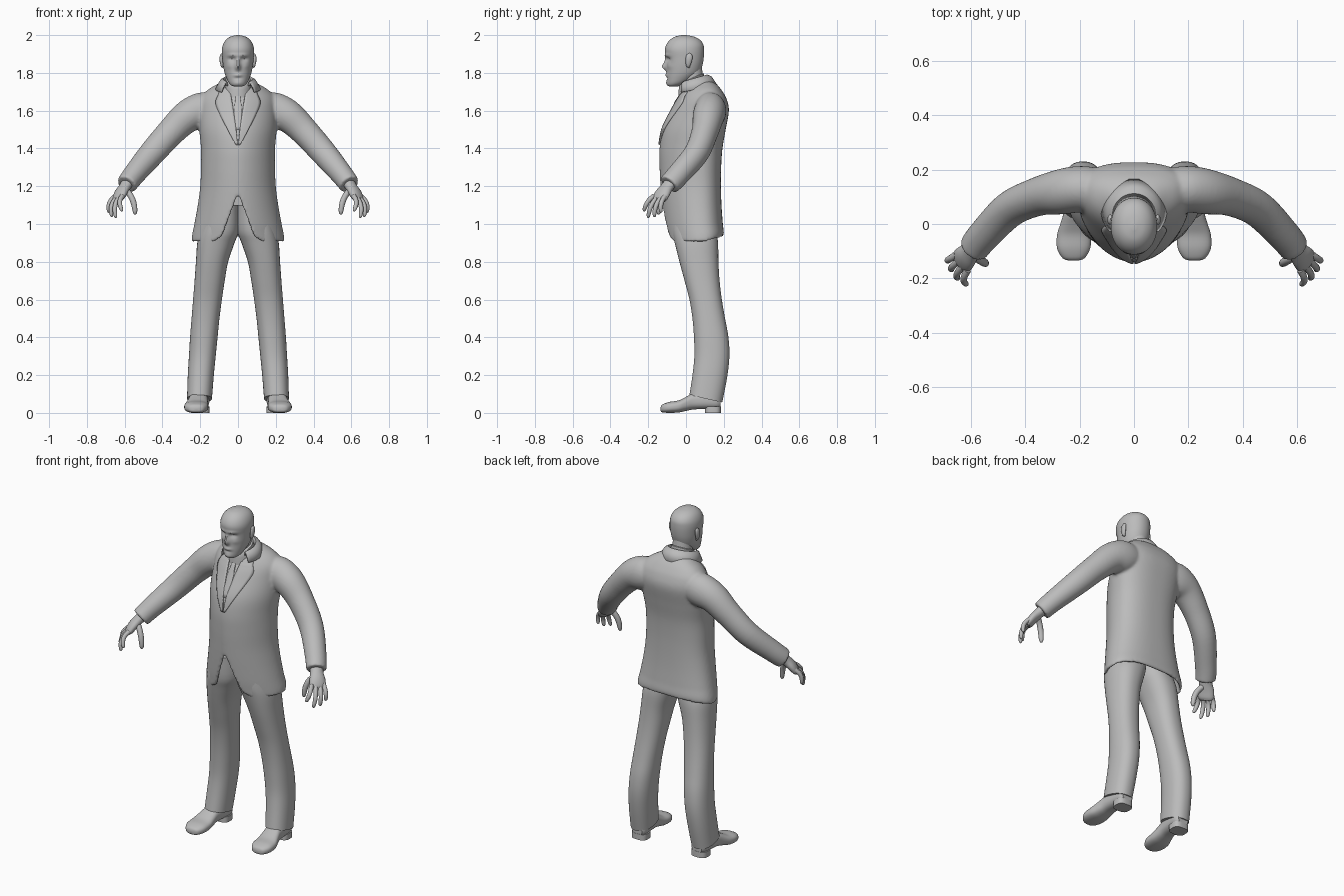
import bpy, bmesh, math
from mathutils import Vector

if "Cube" in bpy.data.objects:
    bpy.data.objects.remove(bpy.data.objects["Cube"])

grey = bpy.data.materials.new("plain grey")
grey.diffuse_color = (0.5, 0.5, 0.5, 1)
grey.use_nodes = True
grey.node_tree.nodes["Principled BSDF"].inputs["Base Color"].default_value = grey.diffuse_color


def spline(rows, k):
    """Catmull-Rom interpolation of rows of numbers, k steps per span."""
    out, last = [], len(rows) - 1
    for i in range(last):
        p0, p1, p2, p3 = (rows[min(max(i + d, 0), last)] for d in (-1, 0, 1, 2))
        for j in range(k):
            t = j / k
            out.append([b + 0.5 * t * (c - a + t * (2*a - 5*b + 4*c - d + t * (3*(b - c) + d - a)))
                        for a, b, c, d in zip(p0, p1, p2, p3)])
    out.append(list(rows[-1]))
    return out


def finish(name, bm, mirror=False, thick=0):
    me = bpy.data.meshes.new(name)
    bm.to_mesh(me)
    bm.free()
    me.shade_smooth()
    me.set_sharp_from_angle(angle=math.radians(45))
    me.materials.append(grey)
    ob = bpy.data.objects.new(name, me)
    bpy.context.collection.objects.link(ob)
    if thick:
        mod = ob.modifiers.new("thickness", 'SOLIDIFY')
        mod.thickness, mod.offset = thick, 0
    if mirror:
        ob.modifiers.new("mirror", 'MIRROR')
    return ob


def skin(name, rings, closed=True, mirror=False, thick=0):
    """Faces between successive rings of points; closed rings get caps."""
    bm = bmesh.new()
    vs = [[bm.verts.new(p) for p in r] for r in rings]
    n = len(vs[0])
    for a, b in zip(vs, vs[1:]):
        for j in range(n if closed else n - 1):
            m = (j + 1) % n
            bm.faces.new((a[j], a[m], b[m], b[j]))
    if closed:
        bm.faces.new(vs[0][::-1])
        bm.faces.new(vs[-1])
    bmesh.ops.remove_doubles(bm, verts=bm.verts, dist=0.0003)
    bmesh.ops.recalc_face_normals(bm, faces=bm.faces)
    return finish(name, bm, mirror, thick)


def power(v, e):
    return math.copysign(abs(v) ** e, v)


def oval(a0, a1, b0, b1, seg, n=2.0):
    """Superellipse points inside a rectangle."""
    return [((a0 + a1) / 2 + (a1 - a0) / 2 * power(math.cos(t), 2 / n),
             (b0 + b1) / 2 + (b1 - b0) / 2 * power(math.sin(t), 2 / n))
            for t in (2 * math.pi * (j + 0.5) / seg for j in range(seg))]


def tube(name, rows, side, k=5, seg=16, mirror=True):
    """Tube along rows of x, y, z, radius along side, radius across."""
    rows = spline(rows, k)
    pts = [Vector(r[:3]) for r in rows]
    rings = []
    for i, r in enumerate(rows):
        d = (pts[min(i + 1, len(pts) - 1)] - pts[max(i - 1, 0)]).normalized()
        u = Vector(side)
        u = (u - d * u.dot(d)).normalized()
        v = d.cross(u)
        rings.append([pts[i] + u * a + v * b
                      for a, b in oval(-r[3], r[3], -r[4], r[4], seg)])
    return skin(name, rings, mirror=mirror)


# Jacket body: z, front y, back y, half width
body = spline([(.905, -.095, .19, .238), (.94, -.10, .192, .235), (1.0, -.11, .187, .223),
               (1.1, -.12, .18, .205), (1.2, -.127, .177, .192), (1.3, -.132, .178, .188),
               (1.4, -.132, .185, .188), (1.5, -.115, .202, .197), (1.6, -.07, .219, .2),
               (1.66, -.035, .207, .193), (1.7, -.01, .185, .16), (1.73, .015, .16, .112),
               (1.75, .035, .13, .068), (1.76, .08, .08, 0)], 5)
FRONT, BACK = 1.8, 2.5


def middle(f, b):
    return f + .62 * (b - f)


def chest_y(x, z):
    _, f, b, w = min(body, key=lambda r: abs(r[0] - z))
    c = middle(f, b)
    return c - (c - f) * max(0, 1 - min(1, abs(x) / w) ** FRONT) ** (1 / FRONT)


rings = []
for z, f, b, w in body:
    # front slit that widens to rounded hem corners
    gap = max(0, 1.16 - z) * .38 + .04 * (max(0, .94 - z) / .035) ** 2
    a0 = math.asin(min(1, gap / w) ** (FRONT / 2)) if w > .001 else 0
    c, ring = middle(f, b), []
    for j in range(73):
        a = a0 + (2 * math.pi - 2 * a0) * j / 72
        s, co = math.sin(a), math.cos(a)
        n, ry = (FRONT, c - f) if co > 0 else (BACK, b - c)
        lift = .03 * max(0, -co) * max(0, 1.0 - z) / .1
        ring.append((w * power(s, 2 / n), c - ry * power(co, 2 / n), z + lift))
    rings.append(ring)
shell = skin("body_shell", rings, closed=False, thick=.016)

# Sleeves, merged with the body into one smooth jacket
sleeve = tube("sleeve", [(.06, .12, 1.61, .075, .08), (.14, .125, 1.605, .082, .09),
                         (.2, .128, 1.597, .085, .097), (.27, .118, 1.567, .083, .086),
                         (.355, .1, 1.487, .071, .075), (.455, .055, 1.375, .066, .069),
                         (.55, -.04, 1.262, .061, .059), (.59, -.09, 1.208, .058, .055)],
              (0, 1, 0), 6, 32)
deps = bpy.context.evaluated_depsgraph_get()
bm = bmesh.new()
for ob in (shell, sleeve):
    bm.from_object(ob, deps)
for ob in (shell, sleeve):
    bpy.data.objects.remove(ob)
jacket = finish("jacket", bm)
mod = jacket.modifiers.new("fuse", 'REMESH')
mod.mode, mod.voxel_size, mod.use_smooth_shade = 'VOXEL', .008, True
mod = jacket.modifiers.new("relax", 'SMOOTH')
mod.factor, mod.iterations = .5, 6


def plate(name, rows, lift, mirror):
    """Cloth strip lying on the chest: rows of z, inner x, outer x."""
    return skin(name, [[(x, chest_y(x, z) - lift, z)
                        for x in (x0 + (x1 - x0) * j / 6 for j in range(7))]
                       for z, x0, x1 in spline(rows, 4)], False, mirror, .008)


plate("lapel", [(1.72, .045, .09), (1.68, .037, .105), (1.64, .03, .118), (1.58, .021, .095),
                (1.5, .01, .055), (1.42, .001, .012)], .013, True)
plate("tie", [(1.71, -.016, .016), (1.68, -.011, .011), (1.6, -.02, .02), (1.5, -.014, .014)],
      .010, False)

# Folded jacket collar and shirt collar
rings = []
for i in range(33):
    t = math.radians(-132 + 264 * i / 32)
    s, c = math.sin(t), math.cos(t)
    rings.append([(.074 * s, .03 + .07 * c, 1.745 + .02 * c),
                  (.080 * s, .035 + .078 * c, 1.765 + .022 * c),
                  (.092 * s, .04 + .092 * c, 1.757 + .022 * c),
                  (.118 * s, .05 + .113 * c, 1.712 + .022 * c)])
skin("jacket_collar", rings, False, False, .008)
skin("shirt_collar", [[(r * x, .03 + r * y, z + .45 * r * y) for x, y in oval(-1, 1, -1, 1, 32)]
                      for z, r in ((1.70, .072), (1.74, .069), (1.768, .065), (1.772, .058))])
tube("neck", [(0, .05, 1.68, .058, .06), (0, .035, 1.76, .056, .058), (0, .02, 1.86, .056, .06)],
     (1, 0, 0), 4, 32, False)

# Head with face relief: centre x, centre z, spread x, spread z, push in y
relief = [(0, 1.832, .013, .018, -.026), (0, 1.86, .010, .024, -.012), (0, 1.788, .022, .009, -.008),
          (0, 1.772, .02, .006, .004), (0, 1.745, .022, .012, -.005)]
for sx in (-1, 1):
    relief += [(sx * .03, 1.893, .026, .009, -.007), (sx * .032, 1.871, .017, .011, .014),
               (sx * .032, 1.868, .010, .006, -.005), (sx * .045, 1.835, .018, .014, -.004)]
rings = []
for z, f, b, w in spline([(1.727, -.08, -.05, .012), (1.732, -.095, -.03, .032),
                          (1.745, -.1, .0, .047), (1.77, -.102, .04, .06),
                          (1.8, -.102, .072, .071), (1.84, -.102, .087, .079),
                          (1.88, -.105, .094, .083), (1.92, -.112, .096, .085),
                          (1.95, -.104, .092, .079), (1.975, -.085, .074, .064),
                          (1.992, -.058, .042, .04), (2.0, -.022, .002, .008)], 6):
    rings.append([(x, y + (sum(p * math.exp(-((x - cx) / sx) ** 2 - ((z - cz) / sz) ** 2)
                               for cx, cz, sx, sz, p in relief) if y < -.02 else 0), z)
                  for x, y in oval(-w, w, f, b, 72, 2.1)])
skin("head", rings)

# Ears
tube("ear", [(.078, .018, 1.83, .004, .004), (.084, .012, 1.84, .008, .012),
             (.088, .015, 1.87, .010, .018), (.087, .018, 1.893, .008, .016),
             (.084, .018, 1.903, .003, .005)], (1, 0, 0), 4, 16)

# Hands
tube("palm", [(.578, -.07, 1.23, .037, .031), (.6, -.1, 1.195, .037, .028),
              (.62, -.122, 1.165, .045, .026), (.634, -.14, 1.135, .045, .021),
              (.638, -.147, 1.12, .032, .012)], (.55, .83, 0), 4, 20)
fingers = {"index_finger": ((.612, -.170, 1.148), (.612, -.222, 1.067)),
           "middle_finger": ((.630, -.155, 1.138), (.645, -.200, 1.032)),
           "ring_finger": ((.645, -.135, 1.135), (.667, -.167, 1.037)),
           "little_finger": ((.652, -.112, 1.145), (.682, -.132, 1.06)),
           "thumb": ((.600, -.112, 1.185), (.545, -.145, 1.05))}
for name, (root, tip) in fingers.items():
    root, tip = Vector(root), Vector(tip)
    bend = Vector((-.014, -.008, .012) if name == "thumb" else (.014, -.009, .006))
    r = .016 if name == "thumb" else .0125
    rows = [(*(root.lerp(tip, t) + bend * 4 * t * (1 - t)), r * q, r * q)
            for t, q in ((0, 1.1), (.3, 1), (.6, .98), (.85, .85), (.96, .6), (1, .2))]
    tube(name, rows, (0, 1, .2), 3, 12)

# Trouser legs: z, x range, y range, with the hem sloping to the back
rings = []
for z, x0, x1, y0, y1 in spline([(.075, .138, .27, .018, .192), (.2, .128, .266, .035, .218),
                                 (.3, .118, .26, .044, .23), (.4, .108, .254, .042, .225),
                                 (.5, .098, .246, .034, .207), (.6, .085, .238, .018, .19),
                                 (.7, .07, .23, -.008, .178), (.8, .052, .223, -.035, .172),
                                 (.9, .018, .216, -.06, .17), (.97, -.005, .2, -.075, .16),
                                 (1.1, -.005, .17, -.08, .15)], 4):
    slope = .3 * max(0, 1 - z / .3)
    rings.append([(x, y, z - slope * (y - .105)) for x, y in oval(x0, x1, y0, y1, 36, 2.3)])
skin("trouser_leg", rings, mirror=True)

# Shoes: y, centre x, half width, bottom z, top z
rings = [[(x, y, max(z, 0)) for x, z in oval(cx - w, cx + w, lo, hi, 28, 2.6)]
         for y, cx, w, lo, hi in spline([(-.135, .222, .012, .012, .028), (-.126, .222, .04, .003, .044),
                                         (-.09, .222, .061, 0, .058), (-.04, .22, .063, .002, .066),
                                         (0, .215, .056, .010, .085), (.04, .21, .05, .018, .105),
                                         (.1, .205, .05, .02, .112), (.16, .2, .048, .02, .11),
                                         (.183, .2, .034, .026, .1)], 4)]
skin("shoe", rings, mirror=True)
skin("shoe_heel", [[(x, y, z) for x, y in oval(.152, .25, .1, .185, 28, 3)] for z in (0, .035)],
     mirror=True)
